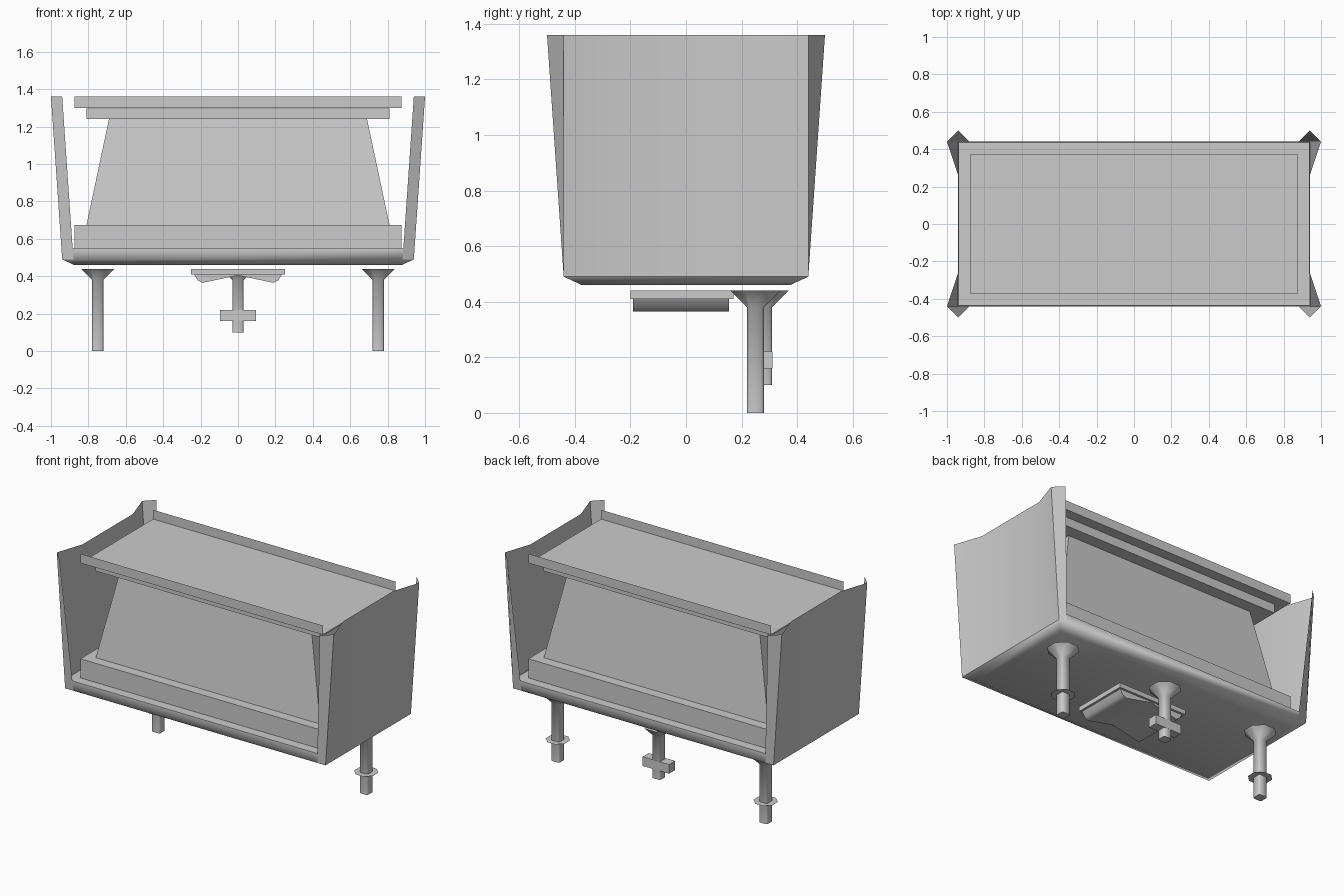
import bpy, bmesh, math

if "Cube" in bpy.data.objects:
    bpy.data.objects.remove(bpy.data.objects["Cube"])


def finish(bm, name, smooth=None):
    bmesh.ops.remove_doubles(bm, verts=bm.verts, dist=1e-4)
    bmesh.ops.recalc_face_normals(bm, faces=bm.faces)
    me = bpy.data.meshes.new(name)
    bm.to_mesh(me)
    bm.free()
    ob = bpy.data.objects.new(name, me)
    bpy.context.collection.objects.link(ob)
    if smooth:
        bpy.ops.object.select_all(action='DESELECT')
        ob.select_set(True)
        bpy.context.view_layer.objects.active = ob
        bpy.ops.object.shade_smooth_by_angle(angle=math.radians(smooth))
    return ob


def octagon(hx, hy, c, z, cx=0, cy=0):
    """Rectangle with corners cut by c."""
    pts = [(hx, hy - c), (hx - c, hy), (c - hx, hy), (-hx, hy - c),
           (-hx, c - hy), (c - hx, -hy), (hx - c, -hy), (hx, c - hy)]
    return [(cx + x, cy + y, z) for x, y in pts]


def rect(hx, hy, z, cx=0, cy=0):
    return [(cx + sx * hx, cy + sy * hy, z)
            for sx, sy in ((1, 1), (-1, 1), (-1, -1), (1, -1))]


def loft(name, loops, smooth=None, closed=True):
    """Skin a stack of equal-length loops; closed loops are capped."""
    bm = bmesh.new()
    rows = [[bm.verts.new(p) for p in lp] for lp in loops]
    n = len(rows[0])
    for a, b in zip(rows, rows[1:]):
        for i in range(n if closed else n - 1):
            j = (i + 1) % n
            bm.faces.new((a[i], a[j], b[j], b[i]))
    if closed:
        bm.faces.new(rows[0])
        bm.faces.new(rows[-1])
    return finish(bm, name, smooth)


def slab(name, hx, hy, z0, z1, cx=0, cy=0):
    return loft(name, [rect(hx, hy, z0, cx, cy), rect(hx, hy, z1, cx, cy)])


# Bottom tray with sloped underside edge
loft("bottom_tray", [rect(.875, .375, .46), rect(.94, .44, .49),
                     rect(.937, .437, .55)], smooth=75)

# Thin end panels whose corners flare outward towards the top
low = [(.88, -.44), (.94, -.44), (.94, -.26), (.94, .26), (.94, .44), (.88, .44)]
high = [(.94, -.50), (1.0, -.44), (.94, -.26), (.94, .26), (1.0, .44), (.94, .50)]
for side, label in ((1, "right"), (-1, "left")):
    loft(label + "_end_panel",
         [[(side * x, y, .49) for x, y in low],
          [(side * x, y, 1.36) for x, y in high]], smooth=60, closed=False)

# Inner block: base, tapered core, step and open-ended top channel
slab("inner_base", .875, .375, .55, .675)
loft("tapered_core", [rect(.81, .31, .675), rect(.69, .23, 1.24)])
slab("lower_top_plate", .81, .31, 1.24, 1.298)
channel = [(-.375, 1.36), (-.375, 1.30), (.375, 1.30), (.375, 1.36)]
loft("top_channel", [[(x, y, z) for y, z in channel] for x in (-.875, .875)],
     closed=False)


# Posts with a flared octagonal head
def post(name, x, y, z0):
    loft(name, [octagon(.03, .03, .008, z0, x, y),
                octagon(.03, .03, .008, .38, x, y),
                octagon(.09, .09, .053, .44, x, y)], smooth=50)


for side, label in ((1, "right"), (-1, "left")):
    post(label + "_leg", side * .75, .25, 0)
    # Flat collar around the leg
    bm = bmesh.new()
    bm.faces.new([bm.verts.new(p)
                  for p in octagon(.068, .068, .04, .135, side * .75, .25)])
    finish(bm, label + "_leg_collar")

# Central post and its crossbar
post("centre_post", 0, .28, .10)
slab("centre_crossbar", .095, .031, .16, .22, 0, .28)

# Underside plate and its two-lobed pad
slab("underside_plate", .25, .185, .41, .44, 0, -.015)
lobe = [(-.235, .41), (-.215, .378), (-.19, .365), (0, .405),
        (.19, .365), (.215, .378), (.235, .41)]
loft("underside_pad", [[(x, y, z) for x, z in lobe] for y in (-.19, .155)],
     smooth=50)
